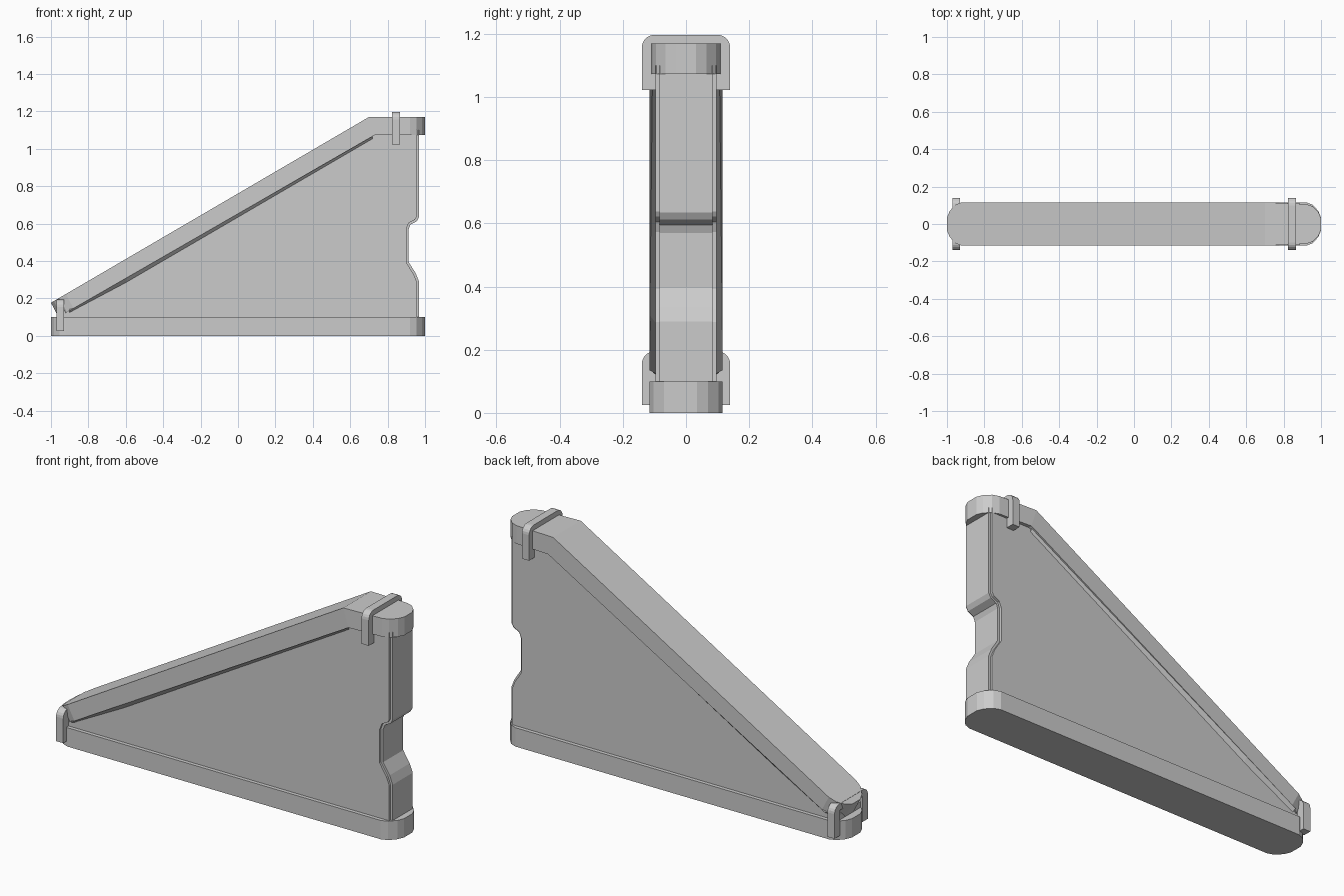
import bpy, bmesh, math

cube = bpy.data.objects.get("Cube")
if cube:
    bpy.data.objects.remove(cube, do_unlink=True)

grey = bpy.data.materials.new("plain_grey")
grey.use_nodes = True
grey.diffuse_color = (0.6, 0.6, 0.6, 1)
grey.node_tree.nodes["Principled BSDF"].inputs["Base Color"].default_value = (0.6, 0.6, 0.6, 1)


def finish(name, bm):
    bmesh.ops.recalc_face_normals(bm, faces=bm.faces)
    mesh = bpy.data.meshes.new(name)
    bm.to_mesh(mesh)
    bm.free()
    mesh.materials.append(grey)
    obj = bpy.data.objects.new(name, mesh)
    bpy.context.collection.objects.link(obj)
    return obj


def loft(name, stations):
    """Skin sections; each lists (x, half width, z) from bottom to top."""
    bm = bmesh.new()
    rings = []
    for section in stations:
        ring = [(x, -w, z) for x, w, z in section]
        ring += [(x, w, z) for x, w, z in reversed(section)]
        rings.append([bm.verts.new(p) for p in ring])
    for a, b in zip(rings, rings[1:]):
        for i in range(len(a)):
            j = (i + 1) % len(a)
            bm.faces.new((a[i], a[j], b[j], b[i]))
    bm.faces.new(rings[0])
    bm.faces.new(rings[-1])
    return finish(name, bm)


def prism(points, depth):
    """Extrude a closed polygon along the vector depth."""
    bm = bmesh.new()
    face = bm.faces.new([bm.verts.new(p) for p in points])
    out = bmesh.ops.extrude_face_region(bm, geom=[face])
    moved = [v for v in out["geom"] if isinstance(v, bmesh.types.BMVert)]
    bmesh.ops.translate(bm, verts=moved, vec=depth)
    return bm


# Inset from the tip and half width of the rounded ends
HALF = 0.116
rounding = [(0, 0.035), (0.015, 0.07), (0.045, 0.103), (0.08, HALF)]

# Base rail with rounded ends
ends = [(-1 + d, w) for d, w in rounding] + [(1 - d, w) for d, w in reversed(rounding)]
loft("base_rail", [[(x, w, 0), (x, w, 0.1)] for x, w in ends])

# Sloping top rail, bending to a level end
slope = 0.583


def top_z(x):
    return 0.177 + slope * (x + 1)


stations = []
for d, w in rounding:
    x = -1 + d
    stations.append([(x + 0.04, w, top_z(x + 0.04) - 0.1), (x, w, top_z(x))])
stations.append([(0.73, HALF, 1.073), (0.7, HALF, 1.17)])
for d, w in reversed(rounding):
    stations.append([(1 - d, w * 0.92, 1.073), (1 - d, w * 0.92, 1.17)])
loft("top_rail", stations)

# Tapered underside joining the top rail to the panel
loft("top_rail_underside", [
    [(x, 0.094, top_z(x) - drop), (x, HALF, top_z(x) - 0.1), (x, 0.1, top_z(x) - 0.08)]
    for x, drop in ((-0.9, 0.112), (-0.6, 0.128), (0.72, 0.128))])

# Triangular panel with a grip notch in the upright edge
outline = [(-0.96, 0.06), (0.968, 0.06), (0.968, 0.29), (0.95, 0.335),
           (0.912, 0.395), (0.912, 0.57), (0.922, 0.595), (0.955, 0.612),
           (0.968, 0.635), (0.968, 1.1), (0.72, 1.1), (-0.96, 0.13)]
PANEL = 0.096
bm = prism([(x, -PANEL, z) for x, z in outline], (0, 2 * PANEL, 0))
edges = [e for e in bm.edges
         if abs(e.verts[0].co.y - e.verts[1].co.y) < 0.001
         and min(v.co.x for v in e.verts) > 0.9]
bmesh.ops.bevel(bm, geom=edges, offset=0.012, segments=2, affect="EDGES")
finish("panel", bm)


# Straps wrapping over the rails
def strap(name, x, bottom, top, inner):
    half, radius, width = 0.14, 0.04, 0.042
    arc = [(half - radius + radius * math.cos(a), top - radius + radius * math.sin(a))
           for a in (math.pi / 2 * i / 5 for i in range(6))]
    side = [(inner, top - 0.035), (inner, bottom), (half, bottom)] + arc
    loop = side + [(-y, z) for y, z in reversed(side)]
    finish(name, prism([(x - width / 2, y, z) for y, z in loop], (width, 0, 0)))


strap("upper_strap", 0.845, 1.022, 1.197, 0.094)
strap("lower_strap", -0.95, 0.025, 0.195, 0.095)
